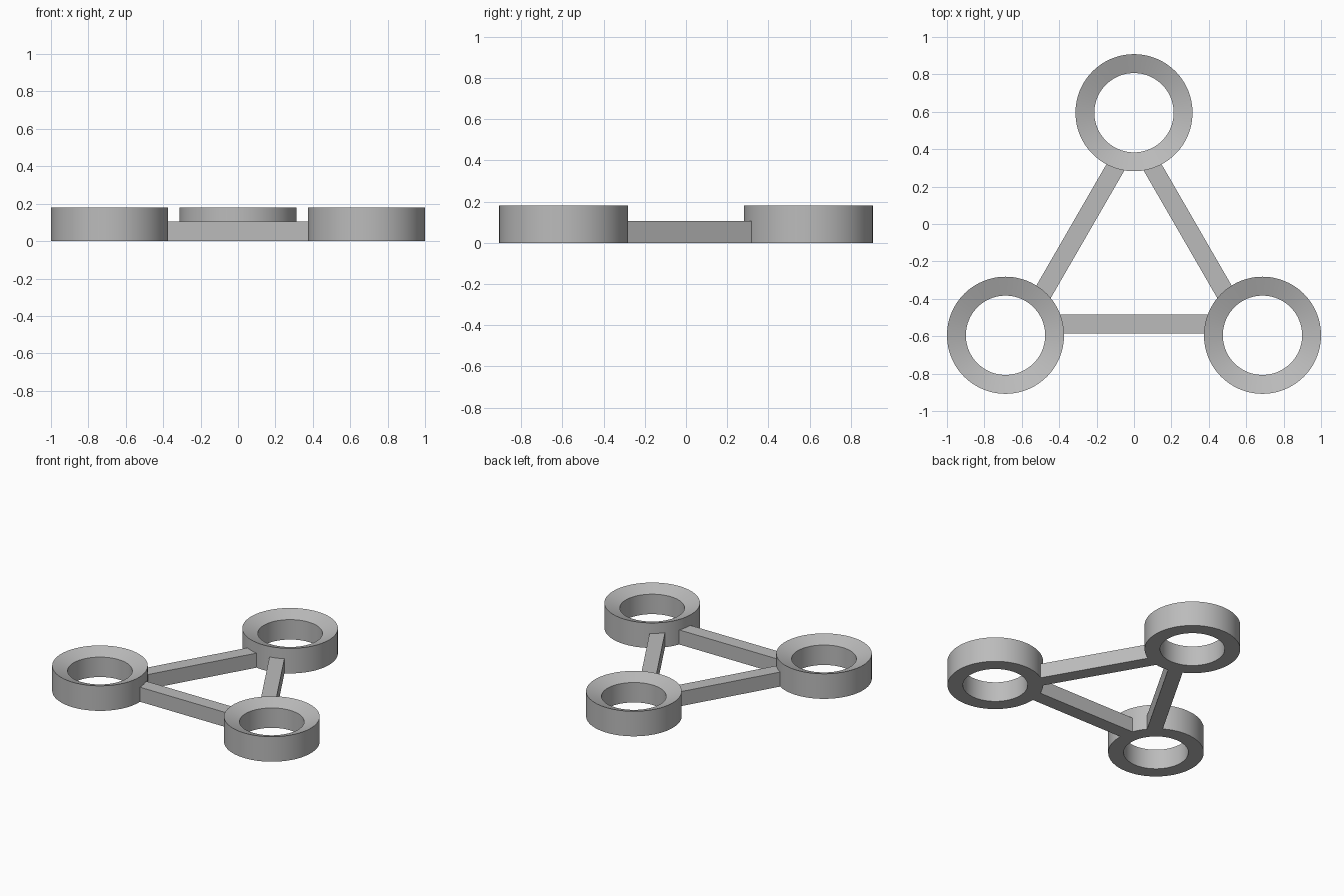
import bpy, bmesh, math
from mathutils import Matrix, Vector

if "Cube" in bpy.data.objects:
    bpy.data.objects.remove(bpy.data.objects["Cube"], do_unlink=True)

SIDE = 1.374                      # distance between ring centres
RADIUS = SIDE / math.sqrt(3)      # triangle centre to ring centre
CENTRE = Vector((0, 0.595 - RADIUS, 0))
OUTER, INNER = 0.313, 0.212
SEGMENTS = 96

grey = bpy.data.materials.new("plain grey")
grey.use_nodes = True
colour = (0.5, 0.5, 0.5, 1)
grey.diffuse_color = colour
grey.node_tree.nodes["Principled BSDF"].inputs["Base Color"].default_value = colour


def add_object(name, bm):
    bmesh.ops.recalc_face_normals(bm, faces=bm.faces)
    mesh = bpy.data.meshes.new(name)
    bm.to_mesh(mesh)
    bm.free()
    mesh.materials.append(grey)
    obj = bpy.data.objects.new(name, mesh)
    bpy.context.collection.objects.link(obj)
    return obj


def add_ring(name, location):
    # Closed wall profile swept around z, with a funnel-shaped top
    profile = [(OUTER, 0), (OUTER, 0.181), (INNER, 0.144), (INNER, 0)]
    bm = bmesh.new()
    loops = []
    for i in range(SEGMENTS):
        a = math.tau * i / SEGMENTS
        loops.append([bm.verts.new((r * math.cos(a), r * math.sin(a), z))
                      for r, z in profile])
    for i in range(SEGMENTS):
        here, there = loops[i], loops[(i + 1) % SEGMENTS]
        for j in range(len(profile)):
            k = (j + 1) % len(profile)
            bm.faces.new((here[j], there[j], there[k], here[k]))
    ring = add_object(name, bm)
    ring.location = location
    bpy.ops.object.select_all(action="DESELECT")
    ring.select_set(True)
    bpy.context.view_layer.objects.active = ring
    bpy.ops.object.shade_smooth_by_angle(angle=math.radians(15))


def add_bar(name, turn):
    # Straight bar set just inside the line of centres, ends buried in the rings
    bm = bmesh.new()
    bmesh.ops.create_cube(bm, size=1)
    bmesh.ops.scale(bm, vec=(SIDE - 0.52, 0.1, 0.105), verts=bm.verts)
    bmesh.ops.translate(bm, vec=(0, 0.06 - RADIUS / 2, 0.0525), verts=bm.verts)
    bar = add_object(name, bm)
    bar.matrix_world = Matrix.Translation(CENTRE) @ turn


# Three rings and three bars by rotation about the triangle centre
rings = ("back_ring", "right_ring", "left_ring")
bars = ("front_bar", "left_bar", "right_bar")
for i in range(3):
    turn = Matrix.Rotation(math.tau * i / 3, 4, "Z")
    add_ring(rings[i], CENTRE + turn @ Vector((0, RADIUS, 0)))
    add_bar(bars[i], turn)
